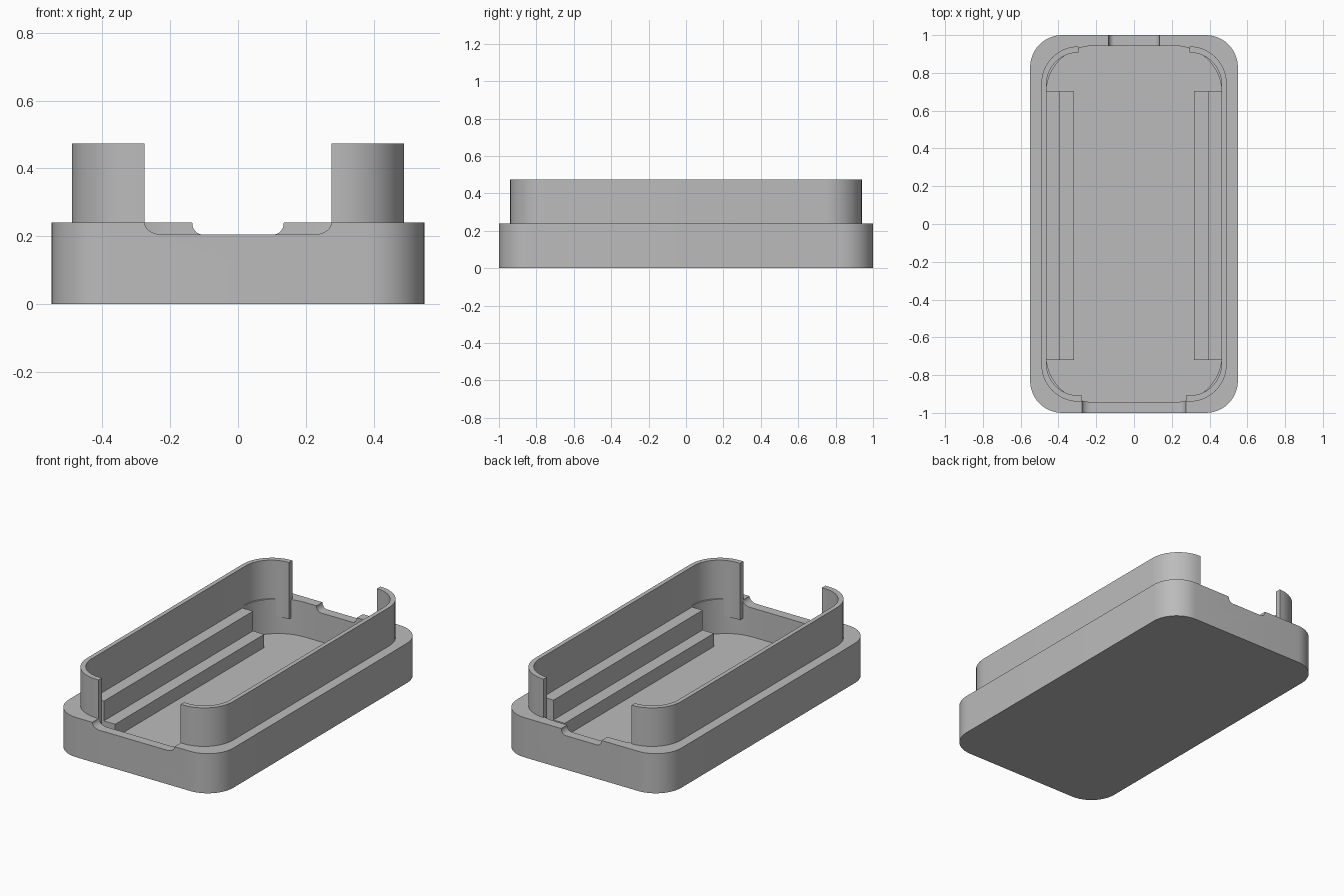
import bpy, bmesh, math

if "Cube" in bpy.data.objects:
    bpy.data.objects.remove(bpy.data.objects["Cube"], do_unlink=True)

grey = bpy.data.materials.new("plain grey")
grey.use_nodes = True
colour = (0.5, 0.5, 0.5, 1)
grey.diffuse_color = colour
grey.node_tree.nodes["Principled BSDF"].inputs["Base Color"].default_value = colour


def rounded_outline(hx, hy, r, steps=12):
    """Counter-clockwise rounded rectangle."""
    points = []
    for corner, (sx, sy) in enumerate([(1, 1), (-1, 1), (-1, -1), (1, -1)]):
        for i in range(steps + 1):
            a = (corner + i / steps) * math.pi / 2
            points.append((sx * (hx - r) + r * math.cos(a),
                           sy * (hy - r) + r * math.sin(a)))
    return points


def prism(name, outline, low, high, upright=False):
    """Extrude an outline along z, or along y when it is drawn in x and z."""
    bm = bmesh.new()
    place = (lambda p: (p[0], low, p[1])) if upright else (lambda p: (p[0], p[1], low))
    face = bm.faces.new([bm.verts.new(place(p)) for p in outline])
    moved = bmesh.ops.extrude_face_region(bm, geom=[face])["geom"]
    shift = (0, high - low, 0) if upright else (0, 0, high - low)
    bmesh.ops.translate(bm, vec=shift,
                        verts=[v for v in moved if isinstance(v, bmesh.types.BMVert)])
    bmesh.ops.recalc_face_normals(bm, faces=bm.faces)
    mesh = bpy.data.meshes.new(name)
    bm.to_mesh(mesh)
    bm.free()
    mesh.materials.append(grey)
    obj = bpy.data.objects.new(name, mesh)
    bpy.context.collection.objects.link(obj)
    return obj


def box(name, x0, x1, y0, y1, z0, z1):
    return prism(name, [(x0, y0), (x1, y0), (x1, y1), (x0, y1)], z0, z1)


def cut(obj, cutters):
    """Subtract the cutters, bake the result and remove them."""
    for cutter in cutters:
        cutter.hide_render = True
        mod = obj.modifiers.new("cut", 'BOOLEAN')
        mod.operation, mod.solver, mod.object = 'DIFFERENCE', 'EXACT', cutter
    graph = bpy.context.evaluated_depsgraph_get()
    mesh = bpy.data.meshes.new_from_object(obj.evaluated_get(graph))
    obj.modifiers.clear()
    obj.data = mesh
    for cutter in cutters:
        bpy.data.objects.remove(cutter, do_unlink=True)


def notch(half, rx, y0, y1):
    """Shallow rim notch with rounded lower corners."""
    floor, rim = 0.205, 0.24
    arc = [i / 8 * math.pi / 2 for i in range(9)]
    right = [(half - rx + rx * math.sin(a), rim - (rim - floor) * math.cos(a)) for a in arc]
    right.append((half, rim + 0.1))
    left = [(-x, z) for x, z in reversed(right)]
    return prism("notch_cutter", right + left, y0, y1, upright=True)


def smooth(obj):
    bpy.ops.object.select_all(action='DESELECT')
    obj.select_set(True)
    bpy.context.view_layer.objects.active = obj
    bpy.ops.object.shade_smooth_by_angle(angle=math.radians(30))


# Tray with hollow inside, wide front notch and narrow back notch
tray = prism("tray", rounded_outline(0.55, 1.0, 0.17), 0, 0.24)
cut(tray, [prism("cavity_cutter", rounded_outline(0.465, 0.943, 0.25), 0.03, 0.5),
           notch(0.275, 0.05, -1.1, -0.85),
           notch(0.135, 0.03, 0.85, 1.1)])
smooth(tray)

# Raised thin lip, open at both ends
lip = prism("lip", rounded_outline(0.49, 0.94, 0.195), 0.13, 0.473)
cut(lip, [prism("lip_cutter", rounded_outline(0.464, 0.908, 0.17), 0, 0.6),
          box("front_gap_cutter", -0.275, 0.275, -1.1, -0.7, 0, 0.6),
          box("back_gap_cutter", -0.295, 0.295, 0.7, 1.1, 0, 0.6)])
smooth(lip)

# Stepped rails along both inner sides
for side, s in (("left", 1), ("right", -1)):
    for step, inner, outer, top in (("lower", 0.318, 0.395, 0.11), ("upper", 0.393, 0.475, 0.23)):
        x0, x1 = sorted((s * inner, s * outer))
        box(f"{side}_{step}_rail", x0, x1, -0.72, 0.705, 0.025, top)
